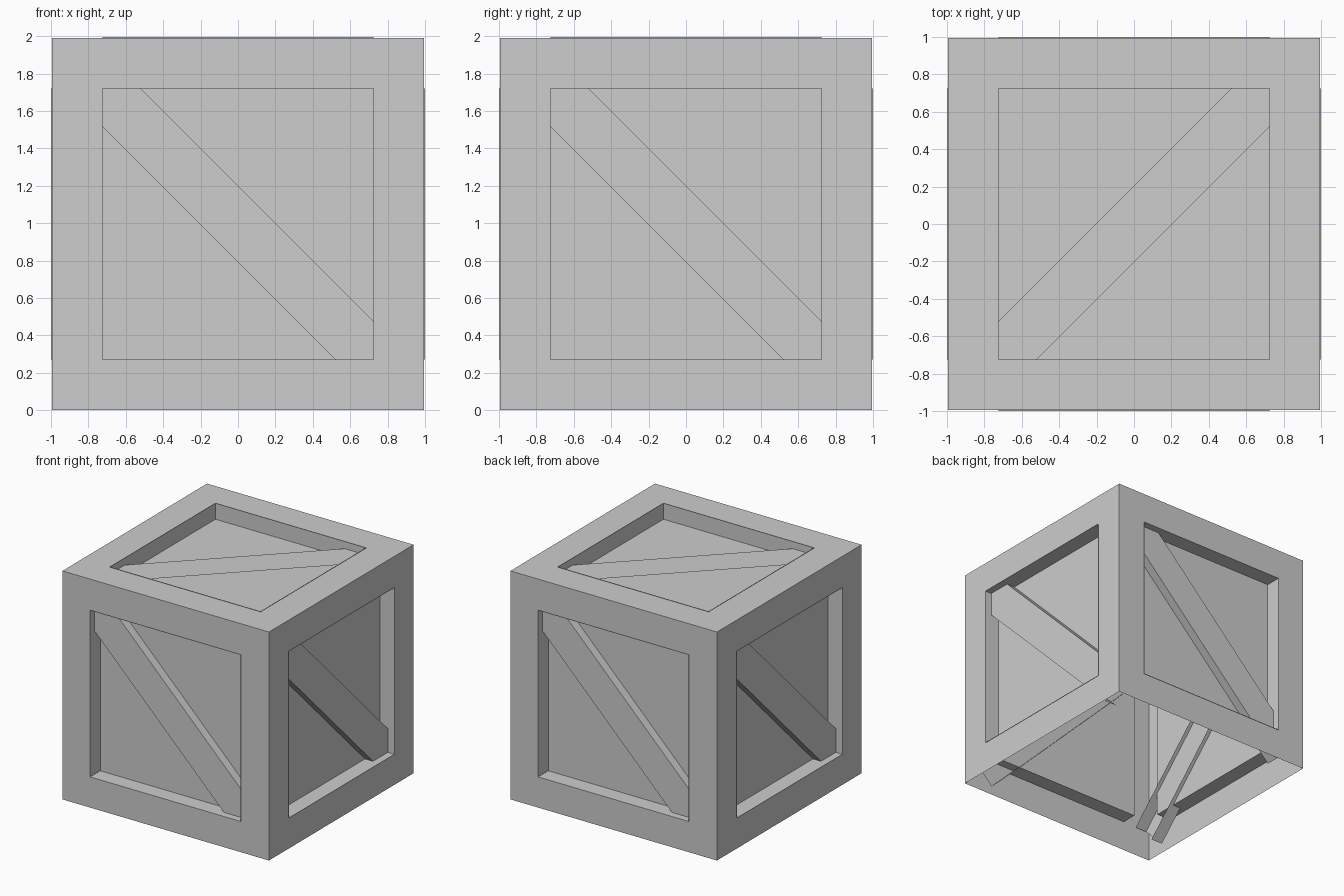
import bpy
import bmesh
from math import radians
from mathutils import Matrix, Vector

if "Cube" in bpy.data.objects:
    bpy.data.objects.remove(bpy.data.objects["Cube"], do_unlink=True)

HALF = 0.995      # half size of the crate shell
OPENING = 0.725   # half size of each framed opening
RIM = 1.0         # outer edge of the recess walls
FLOOR = 0.86      # recessed board
PLANK_OUT, PLANK_IN = 0.937, 0.825

grey = bpy.data.materials.new("plain grey")
grey.use_nodes = True
colour = (0.61, 0.61, 0.61, 1)
grey.diffuse_color = colour
grey.node_tree.nodes["Principled BSDF"].inputs["Base Color"].default_value = colour


def add_object(name, bm, matrix):
    mesh = bpy.data.meshes.new(name)
    bm.to_mesh(mesh)
    bm.free()
    mesh.transform(matrix)
    mesh.materials.append(grey)
    bpy.context.collection.objects.link(bpy.data.objects.new(name, mesh))


def open_box(length, width, low, high, is_open):
    """Box between two heights, without the faces whose normal passes is_open."""
    bm = bmesh.new()
    size = Matrix.Diagonal((length, width, high - low, 1))
    shift = Matrix.Translation((0, 0, (low + high) / 2))
    bmesh.ops.create_cube(bm, size=1, matrix=shift @ size)
    bm.normal_update()
    gone = [f for f in bm.faces if is_open(f.normal)]
    bmesh.ops.delete(bm, geom=gone, context="FACES")
    return bm


def add_panel(side, matrix, plank_open):
    # Flat square frame: four strips around the opening
    bm = bmesh.new()
    bmesh.ops.create_grid(bm, x_segments=1, y_segments=1, size=HALF,
                          matrix=Matrix.Translation((0, 0, HALF)))
    bmesh.ops.inset_individual(bm, faces=bm.faces[:], thickness=HALF - OPENING,
                               use_even_offset=True)
    centre = [f for f in bm.faces if all(abs(v.co.x) < HALF - 0.1 for v in f.verts)
              and all(abs(v.co.y) < HALF - 0.1 for v in f.verts)]
    bmesh.ops.delete(bm, geom=centre, context="FACES")
    add_object(side + "_frame", bm, matrix)

    # Recess walls and board, facing outward
    bm = open_box(2 * OPENING, 2 * OPENING, FLOOR, RIM, lambda n: n.z > 0.5)
    bmesh.ops.reverse_faces(bm, faces=bm.faces[:])
    add_object(side + "_recess", bm, matrix)

    # Diagonal plank, open where it is hidden
    bm = open_box(2.43, 0.29, PLANK_IN, PLANK_OUT, plank_open)
    add_object(side + "_plank", bm, matrix @ Matrix.Rotation(radians(-45), 4, "Z"))


# Four walls and a lid; the underside is open
raise_up = Matrix.Translation(Vector((0, 0, HALF)))
upright = Matrix.Rotation(radians(90), 4, "X")
for turn, side in enumerate(("front", "left", "back", "right")):
    add_panel(side, raise_up @ Matrix.Rotation(radians(90 * turn), 4, "Z") @ upright,
              lambda n: n.z < -0.5 or abs(n.x) > 0.5)
# The lid plank is a single board face
add_panel("top", raise_up @ Matrix.Rotation(radians(90), 4, "Z"), lambda n: n.z < 0.5)
